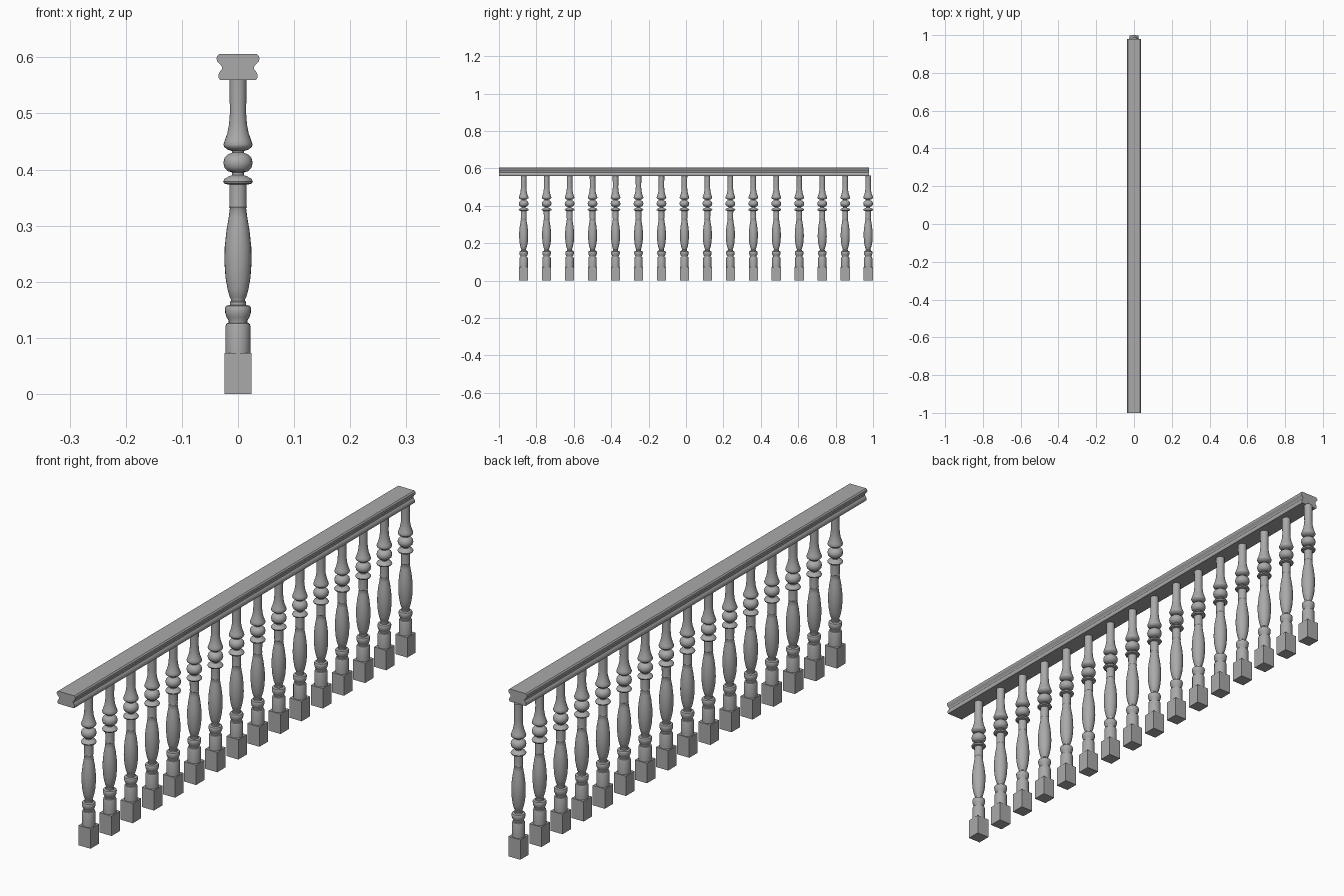
import bpy, bmesh, math

cube = bpy.data.objects.get("Cube")
if cube:
    bpy.data.objects.remove(cube, do_unlink=True)

stone = bpy.data.materials.new("grey_stone")
stone.use_nodes = True
colour = (0.4, 0.4, 0.4, 1)
stone.diffuse_color = colour
stone.node_tree.nodes["Principled BSDF"].inputs["Base Color"].default_value = colour

COUNT, FIRST, STEP = 16, -0.868, 0.1228
BASE_HALF, BASE_TOP, SIDES = 0.0245, 0.073, 24

# Turned profile: radius, height
SPINDLE = [
    (.0223, .073), (.0223, .121), (.0205, .126), (.0165, .127), (.0165, .131),
    (.0205, .137), (.0228, .145), (.0232, .153), (.0215, .157), (.0145, .159),
    (.0145, .164), (.0125, .166), (.0125, .169), (.0145, .172), (.0185, .186),
    (.0222, .207), (.0242, .235), (.0237, .262), (.0205, .292), (.0165, .315),
    (.0145, .331), (.0158, .333), (.0152, .337), (.0155, .373), (.0245, .375),
    (.0265, .379), (.0235, .384), (.0160, .388), (.0105, .390), (.0105, .395),
    (.0180, .397), (.0240, .403), (.0262, .412), (.0240, .421), (.0180, .427),
    (.0105, .430), (.0105, .433), (.0175, .435), (.0245, .440), (.0260, .445),
    (.0235, .452), (.0190, .465), (.0160, .480), (.0145, .500), (.0152, .562)]

# Handrail cross-section: half width, height
RAIL = [(.032, .560), (.0345, .563), (.0345, .570), (.032, .575), (.0285, .579),
        (.0285, .583), (.032, .588), (.037, .593), (.0382, .597), (.0375, .602),
        (.033, .606)]


def make_object(name, bm):
    bmesh.ops.recalc_face_normals(bm, faces=bm.faces)
    mesh = bpy.data.meshes.new(name)
    bm.to_mesh(mesh)
    bm.free()
    mesh.materials.append(stone)
    obj = bpy.data.objects.new(name, mesh)
    bpy.context.collection.objects.link(obj)
    bpy.ops.object.select_all(action='DESELECT')
    obj.select_set(True)
    bpy.context.view_layer.objects.active = obj
    bpy.ops.object.shade_smooth_by_angle(angle=math.radians(40))
    return obj


def loft(bm, rings):
    for a, b in zip(rings, rings[1:]):
        n = len(a)
        for i in range(n):
            bm.faces.new((a[i], a[(i + 1) % n], b[(i + 1) % n], b[i]))
    bm.faces.new(rings[0])
    bm.faces.new(rings[-1])


# Turned spindle on a square foot
bm = bmesh.new()
angles = [math.tau * i / SIDES for i in range(SIDES)]
loft(bm, [[bm.verts.new((r * math.cos(a), r * math.sin(a), z)) for a in angles]
          for r, z in SPINDLE])
corners = [(-1, -1), (1, -1), (1, 1), (-1, 1)]
loft(bm, [[bm.verts.new((x * BASE_HALF, y * BASE_HALF, z)) for x, y in corners]
          for z in (0, BASE_TOP)])
baluster = make_object("baluster_1", bm)
baluster.location.y = FIRST

# Repeat along the railing
for i in range(1, COUNT):
    copy = baluster.copy()
    copy.name = f"baluster_{i + 1}"
    copy.location.y = FIRST + i * STEP
    bpy.context.collection.objects.link(copy)

# Moulded handrail
bm = bmesh.new()
outline = RAIL + [(-x, z) for x, z in reversed(RAIL)]
loft(bm, [[bm.verts.new((x, y, z)) for x, z in outline] for y in (-1, .979)])
make_object("handrail", bm)
